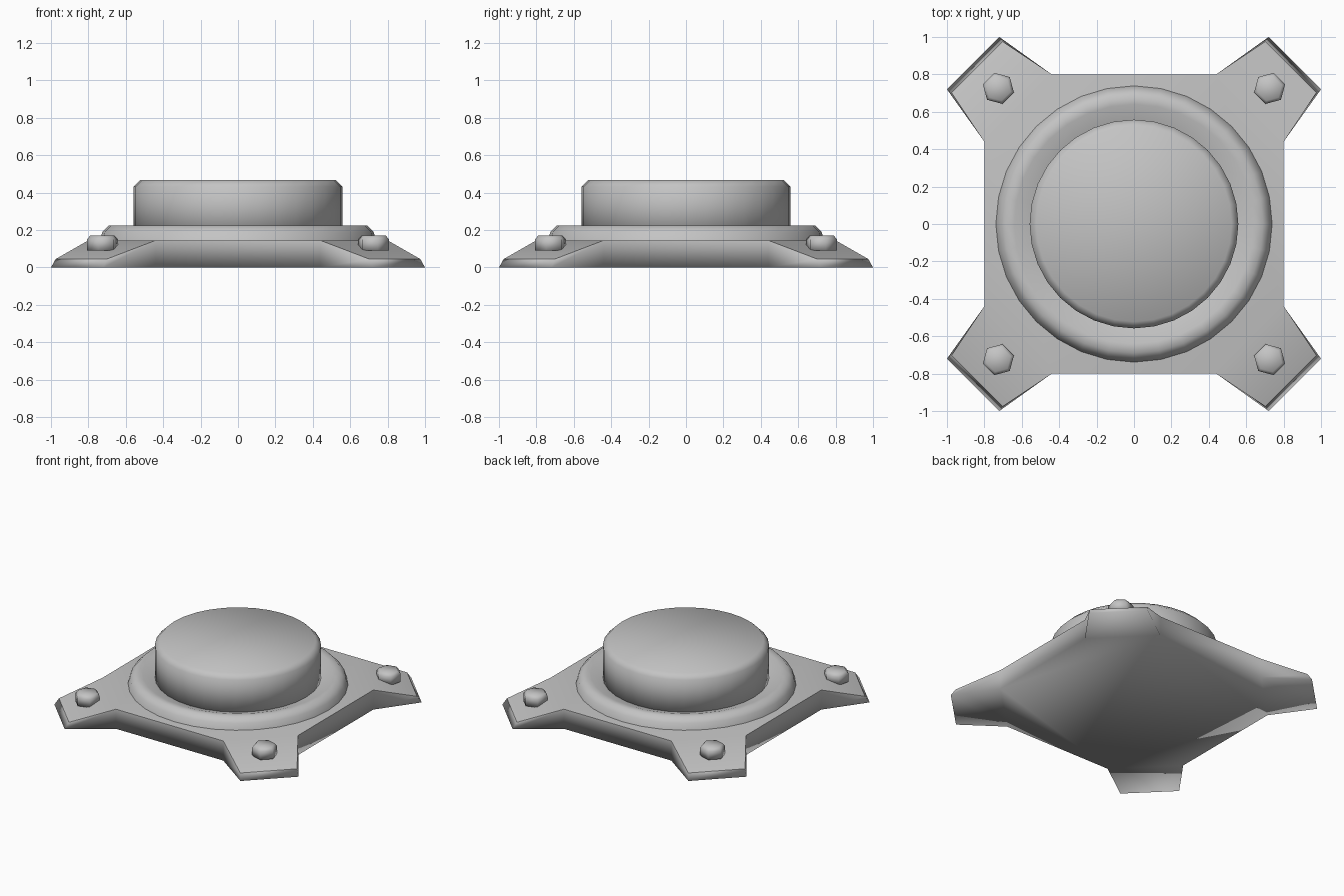
import bpy, bmesh, math
from mathutils import Matrix

cube = bpy.data.objects.get("Cube")
if cube:
    bpy.data.objects.remove(cube, do_unlink=True)

grey = bpy.data.materials.new("plain_grey")
grey.use_nodes = True
grey.diffuse_color = (0.55, 0.55, 0.55, 1)
grey.node_tree.nodes["Principled BSDF"].inputs["Base Color"].default_value = (0.55, 0.55, 0.55, 1)


def finish(name, bm):
    """Turn a bmesh into a smooth shaded object."""
    bmesh.ops.recalc_face_normals(bm, faces=bm.faces)
    for face in bm.faces:
        face.smooth = True
    mesh = bpy.data.meshes.new(name)
    bm.to_mesh(mesh)
    bm.free()
    mesh.materials.append(grey)
    obj = bpy.data.objects.new(name, mesh)
    bpy.context.collection.objects.link(obj)
    return obj


def lathe(name, profile, sides, turn=0.0, loc=(0, 0, 0), capped=True):
    """Revolve (radius, z) points around z, rising outside first."""
    bm = bmesh.new()
    rings = [[bm.verts.new((r * math.cos(turn + math.tau * i / sides),
                            r * math.sin(turn + math.tau * i / sides), z))
              for i in range(sides)] for r, z in profile]
    for a, b in zip(rings, rings[1:]):
        for i in range(sides):
            j = (i + 1) % sides
            bm.faces.new((a[i], a[j], b[j], b[i]))
    if capped:
        bm.faces.new(rings[0])
        bm.faces.new(rings[-1])
    obj = finish(name, bm)
    obj.location = loc
    return obj


# Base plate: square body with four sloping corner feet, flat underneath
# Each point: x, y, height of the upper edge, inward scale of the upper edge
quarter = [(0.80, 0.44, 0.145, 1.0), (1.0, 0.72, 0.045, 0.975),
           (0.72, 1.0, 0.045, 0.975), (0.44, 0.80, 0.145, 1.0)]
bm = bmesh.new()
lower, upper = [], []
for k in range(4):
    rot = Matrix.Rotation(k * math.pi / 2, 3, 'Z')
    for x, y, top, s in quarter:
        lower.append(bm.verts.new(rot @ Matrix.Diagonal((1, 1, 0)) @ Matrix.Translation((x, y, 0)).translation))
        upper.append(bm.verts.new(rot @ Matrix.Translation((x * s, y * s, top)).translation))
for i in range(16):
    j = (i + 1) % 16
    bm.faces.new((lower[i], lower[j], upper[j], upper[i]))
for ring in (lower, upper):
    for k in range(4):
        bm.faces.new(ring[4 * k:4 * k + 4])
    bm.faces.new([v for i, v in enumerate(ring) if i % 4 in (0, 3)])
# Crisp upper outline
for i in range(16):
    bm.edges.get((upper[i], upper[(i + 1) % 16])).smooth = False
finish("base_plate", bm)

# Collar with a shallow dip toward the drum
lathe("collar_ring", [(0.74, 0.14), (0.725, 0.19), (0.69, 0.225), (0.64, 0.222), (0.55, 0.193)],
      32, capped=False)

# Raised drum with a chamfered top edge
lathe("drum", [(0.558, 0.145), (0.558, 0.432), (0.522, 0.468)], 32)

# Hexagonal bolts, one per foot
for k, side in enumerate(("back_left", "back_right", "front_right", "front_left")):
    a = math.radians(45 + 90 * k)
    loc = (0.725 * math.sqrt(2) * math.cos(a), 0.725 * math.sqrt(2) * math.sin(a), 0)
    lathe("bolt_" + side, [(0.086, 0.09), (0.086, 0.15), (0.068, 0.17)],
          6, turn=math.radians(15 + 90 * k), loc=loc)
